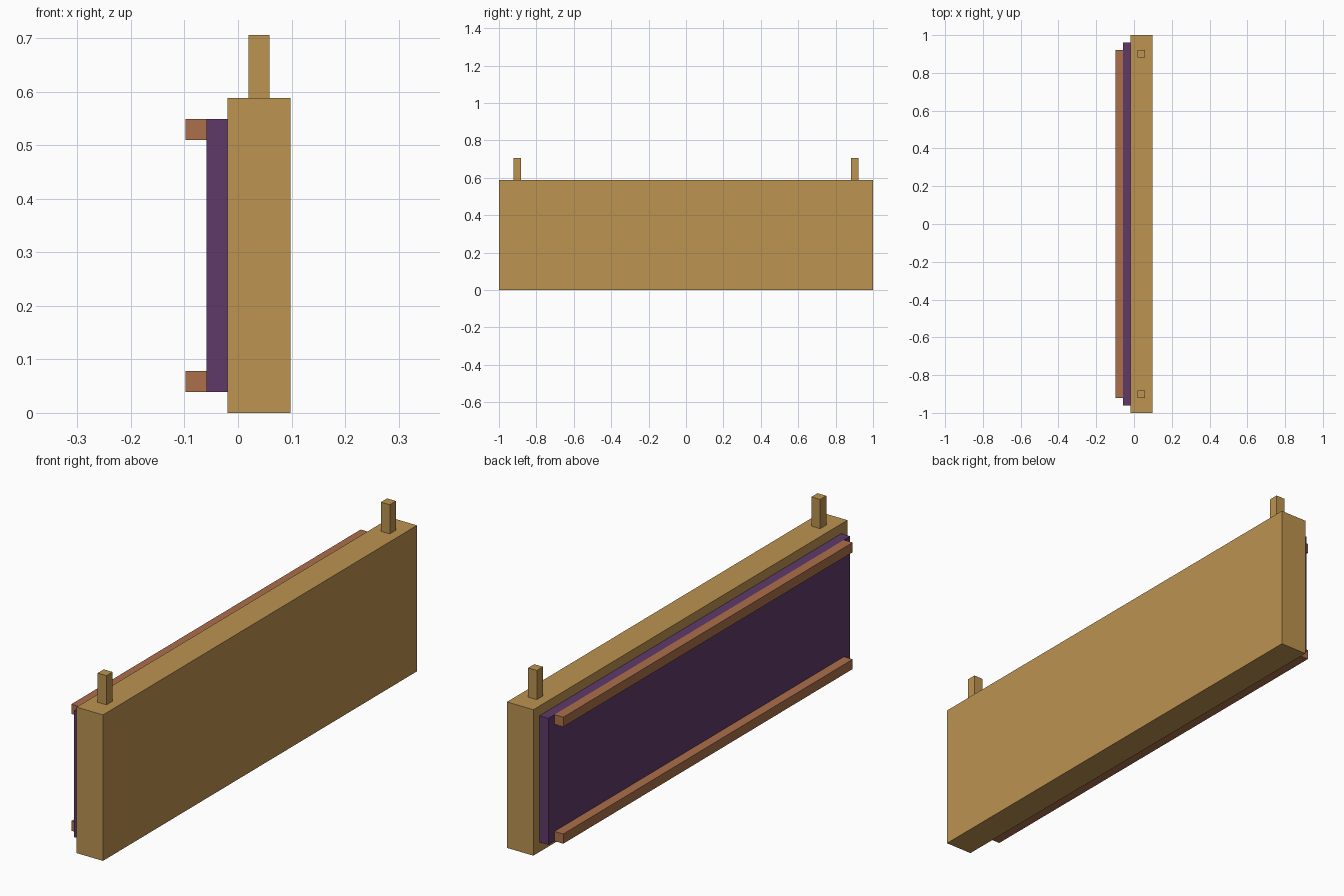
import bpy
import bmesh

cube = bpy.data.objects.get("Cube")
if cube:
    bpy.data.objects.remove(cube, do_unlink=True)

U = 2 / 102  # one design unit; the board is 102 units long


def linear(c):
    c /= 255
    return c / 12.92 if c <= 0.04045 else ((c + 0.055) / 1.055) ** 2.4


def material(name, r, g, b):
    colour = (linear(r), linear(g), linear(b), 1)
    mat = bpy.data.materials.new(name)
    mat.use_nodes = True
    mat.diffuse_color = colour
    bsdf = next(n for n in mat.node_tree.nodes if n.type == 'BSDF_PRINCIPLED')
    bsdf.inputs["Base Color"].default_value = colour
    return mat


def box(name, x, y, z, mat):
    """Box spanning the given (min, max) ranges in design units."""
    spans = (x, y, z)
    bm = bmesh.new()
    bmesh.ops.create_cube(bm, size=1)
    for v in bm.verts:
        for i, (low, high) in enumerate(spans):
            v.co[i] *= (high - low) * U
    mesh = bpy.data.meshes.new(name)
    bm.to_mesh(mesh)
    bm.free()
    mesh.materials.append(mat)
    obj = bpy.data.objects.new(name, mesh)
    obj.location = [(low + high) / 2 * U for low, high in spans]
    bpy.context.collection.objects.link(obj)
    return obj


tan = material("tan wood", 188, 147, 80)
purple = material("purple panel", 95, 58, 105)
brown = material("reddish brown wood", 172, 111, 74)

# Main board and the panel mounted on its right face
box("board", (-1, 5), (-51, 51), (0, 30), tan)
box("panel", (-3, -1), (-49, 49), (2, 28), purple)

# Long rails along the panel's bottom and top edges
for name, z in (("lower_rail", 2), ("upper_rail", 26)):
    box(name, (-5, -3), (-47, 47), (z, z + 2), brown)

# Pegs standing on top of the board
for name, y in (("front_peg", -46), ("back_peg", 46)):
    box(name, (1, 3), (y - 1, y + 1), (30, 36), tan)
